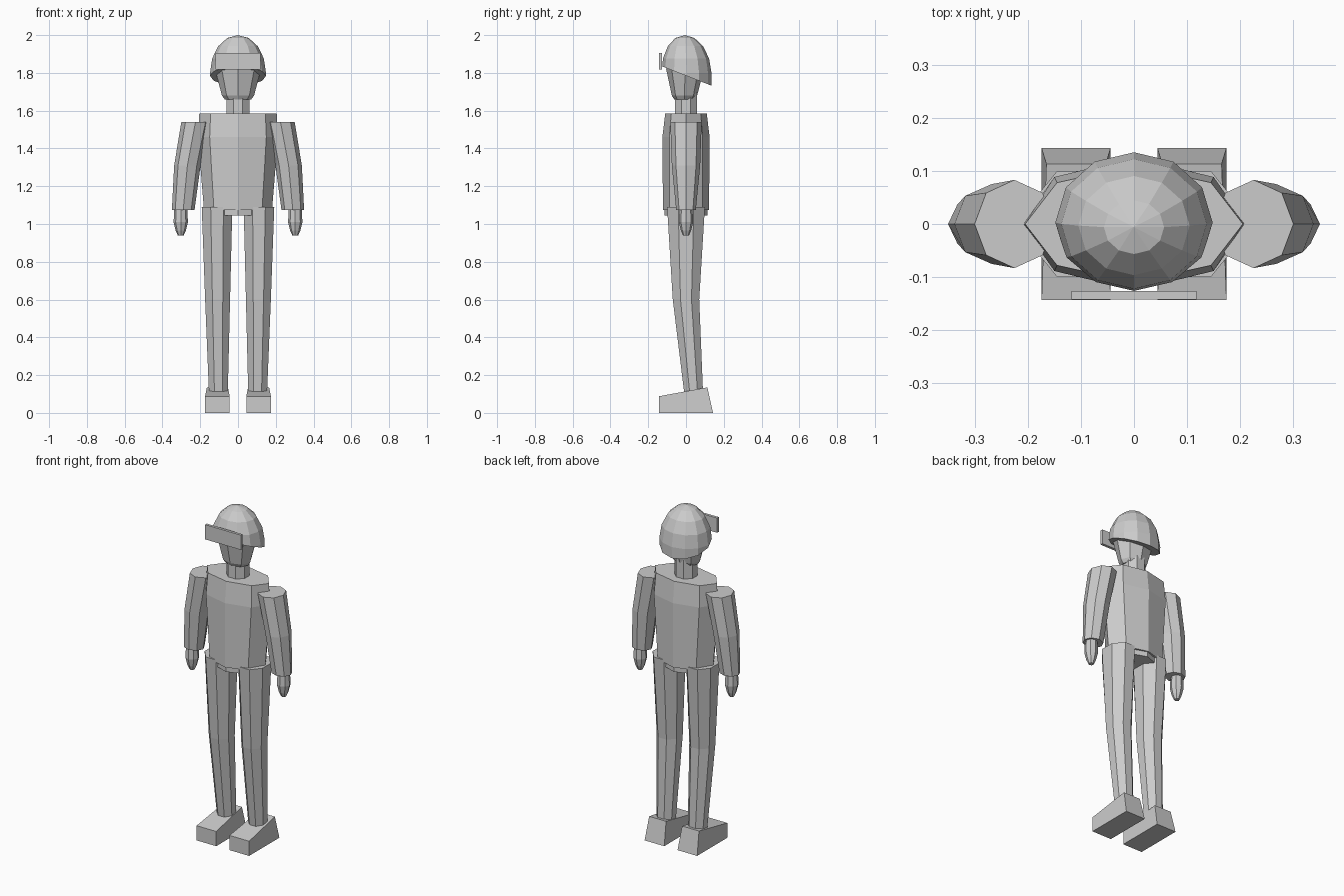
import bpy, bmesh, math
from mathutils import Vector

cube = bpy.data.objects.get("Cube")
if cube:
    bpy.data.objects.remove(cube, do_unlink=True)

grey = bpy.data.materials.new("plain_grey")
grey.use_nodes = True
colour = (0.6, 0.6, 0.6, 1)
grey.diffuse_color = colour
grey.node_tree.nodes["Principled BSDF"].inputs["Base Color"].default_value = colour


def finish(name, bm):
    bmesh.ops.recalc_face_normals(bm, faces=bm.faces)
    mesh = bpy.data.meshes.new(name)
    bm.to_mesh(mesh)
    bm.free()
    mesh.materials.append(grey)
    obj = bpy.data.objects.new(name, mesh)
    bpy.context.collection.objects.link(obj)
    return obj


def loft_mesh(rings, sides=8, flat=False):
    """Skin stacked ellipses (cx, cy, z, rx, ry); flat turns a side to the axes."""
    bm = bmesh.new()
    turn = math.pi / sides if flat else 0
    grow = 1 / math.cos(turn)
    loops = []
    for cx, cy, z, rx, ry in rings:
        angles = [turn + math.tau * i / sides for i in range(sides)]
        loops.append([bm.verts.new((cx + rx * grow * math.cos(a),
                                    cy + ry * grow * math.sin(a), z)) for a in angles])
    for low, high in zip(loops, loops[1:]):
        for i in range(sides):
            j = (i + 1) % sides
            bm.faces.new((low[i], low[j], high[j], high[i]))
    bm.faces.new(loops[0])
    bm.faces.new(loops[-1])
    return bm


def loft(name, rings, **options):
    return finish(name, loft_mesh(rings, **options))


def box_mesh(x0, x1, y0, y1, z0, z1):
    bm = bmesh.new()
    bmesh.ops.create_cube(bm, size=1)
    for v in bm.verts:
        v.co = Vector((x1 if v.co.x > 0 else x0,
                       y1 if v.co.y > 0 else y0,
                       z1 if v.co.z > 0 else z0))
    return bm


# Body
loft("torso", [(0, 0, 1.075, .18, .122), (0, 0, 1.46, .212, .125),
               (0, 0, 1.585, .205, .11)])
loft("pelvis", [(0, 0, 1.045, .135, .115), (0, 0, 1.08, .135, .115)])
loft("neck", [(0, 0, 1.57, .06, .057), (0, 0, 1.7, .06, .057)], flat=True)

# Head
loft("head", [(0, -.008, 1.66, .07, .055), (0, -.008, 1.68, .085, .067),
              (0, -.005, 1.82, .122, .1), (0, 0, 1.9, .11, .095)])

# Helmet: faceted dome trimmed along a plane that slopes down to the back
dome = [(0, 0, 1.7, .148, .134)]
for step in range(4):
    a = math.pi / 8 * step
    dome.append((0, .003 - .003 * step, 1.8 + .2 * math.sin(a),
                 .148 * math.cos(a), .132 * math.cos(a)))
dome.append((0, -.005, 2.0, .001, .001))
bm = loft_mesh(dome, sides=12)
cut = bmesh.ops.bisect_plane(bm, geom=bm.verts[:] + bm.edges[:] + bm.faces[:],
                             plane_co=(0, 0, 1.785), plane_no=(0, .39, 1),
                             clear_inner=True)
rim = [e for e in cut["geom_cut"] if isinstance(e, bmesh.types.BMEdge)]
bmesh.ops.contextual_create(bm, geom=rim)
bmesh.ops.remove_doubles(bm, verts=bm.verts, dist=.003)
finish("helmet", bm)
finish("visor", box_mesh(-.118, .118, -.142, -.126, 1.817, 1.905))

# Limbs, one set for each side
for side, s in (("left", 1), ("right", -1)):
    loft(side + "_arm", [(s * .29, 0, 1.075, .06, .052), (s * .268, 0, 1.31, .07, .075),
                         (s * .225, 0, 1.54, .075, .083)])
    loft(side + "_hand", [(s * .303, 0, .938, .015, .015), (s * .303, 0, .965, .027, .027),
                          (s * .303, 0, 1.01, .038, .038), (s * .303, 0, 1.085, .034, .034)])
    loft(side + "_leg", [(s * .104, .04, .11, .05, .05), (s * .108, 0, .6, .066, .07),
                         (s * .111, 0, 1.09, .081, .1)], flat=True)
    # Shoe: wedge rising to a slightly tapered heel
    bm = box_mesh(s * .109 - .065, s * .109 + .065, -.143, .143, 0, .135)
    for v in bm.verts:
        if v.co.z > 0 and v.co.y < 0:
            v.co.z = .088
        elif v.co.z > 0:
            v.co.y = .113
            v.co.x = s * .109 + (v.co.x - s * .109) * .86
    finish(side + "_shoe", bm)
